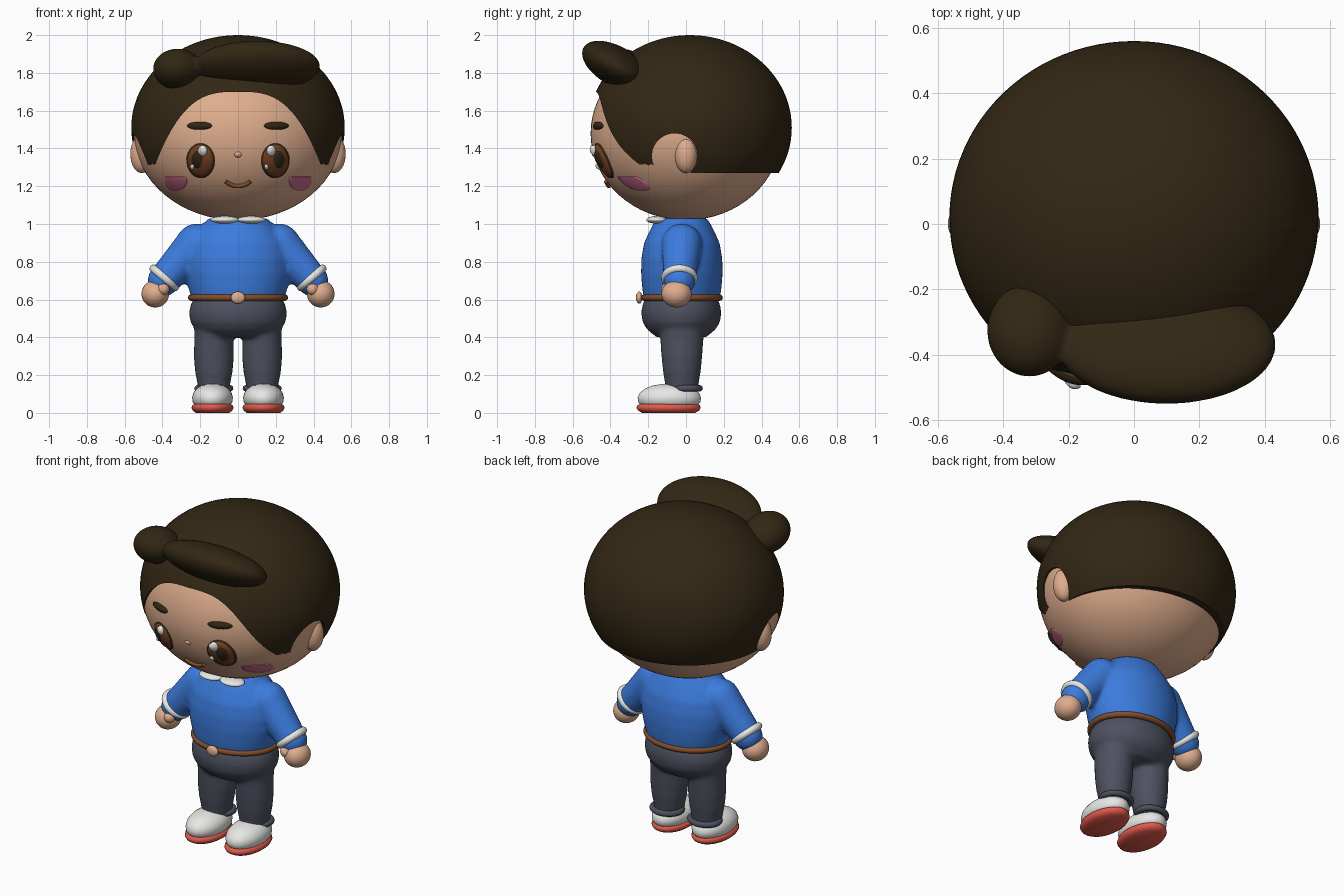
import bpy, bmesh
from math import sin, cos, pi, sqrt, radians
from mathutils import Vector, Matrix

if "Cube" in bpy.data.objects:
    bpy.data.objects.remove(bpy.data.objects["Cube"])


def material(name, *rgb):
    m = bpy.data.materials.new(name)
    m.use_nodes = True
    m.diffuse_color = (*rgb, 1)
    bsdf = m.node_tree.nodes["Principled BSDF"]
    bsdf.inputs["Base Color"].default_value = (*rgb, 1)
    bsdf.inputs["Roughness"].default_value = 0.6
    return m


HAIR = material("dark brown hair", .032, .02, .007)
SKIN = material("skin", .74, .42, .27)
BLUE = material("blue cloth", .045, .2, .73)
WHITE = material("white", .84, .84, .83)
GREY = material("slate cloth", .075, .083, .115)
RED = material("red rubber", .75, .1, .07)
BROWN = material("brown leather", .23, .075, .025)
IRIS = material("iris brown", .19, .055, .016)
PINK = material("blush pink", .62, .16, .27)


def finish(bm, name, mat, smooth=True):
    bmesh.ops.recalc_face_normals(bm, faces=bm.faces[:])
    me = bpy.data.meshes.new(name)
    bm.to_mesh(me)
    bm.free()
    ob = bpy.data.objects.new(name, me)
    bpy.context.collection.objects.link(ob)
    me.materials.append(mat)
    for p in me.polygons:
        p.use_smooth = smooth
    return ob


def select(*obs):
    bpy.ops.object.select_all(action='DESELECT')
    for o in obs:
        o.select_set(True)
    bpy.context.view_layer.objects.active = obs[0]


def ball(name, mat, loc, radii, tilt=0, seg=48):
    bm = bmesh.new()
    bmesh.ops.create_uvsphere(bm, u_segments=seg, v_segments=seg // 2, radius=1)
    bm.transform(Matrix.Translation(loc) @ Matrix.Rotation(tilt, 4, 'X')
                 @ Matrix.Diagonal((*radii, 1)))
    return finish(bm, name, mat)


def capsule(name, mat, a, b, ra, rb):
    bm = bmesh.new()
    for p, r in ((a, ra), (b, rb)):
        bmesh.ops.create_icosphere(bm, subdivisions=4, radius=r, matrix=Matrix.Translation(p))
    out = bmesh.ops.convex_hull(bm, input=bm.verts[:])
    bmesh.ops.delete(bm, geom=[v for v in out["geom_interior"] if isinstance(v, bmesh.types.BMVert)],
                     context='VERTS')
    return finish(bm, name, mat)


def lathe(name, mat, centre, rows, seg=48):
    """Stack of ellipses given as (z, x radius, y radius), capped at both ends."""
    bm = bmesh.new()
    rings = [[bm.verts.new((centre[0] + rx * cos(2 * pi * i / seg),
                            centre[1] + ry * sin(2 * pi * i / seg), z))
              for i in range(seg)] for z, rx, ry in rows]
    for lo, hi in zip(rings, rings[1:]):
        for i in range(seg):
            j = (i + 1) % seg
            bm.faces.new((lo[i], lo[j], hi[j], hi[i]))
    bm.faces.new(rings[0])
    bm.faces.new(rings[-1])
    return finish(bm, name, mat)


def ring(name, mat, loc, rx, ry, thick, rot=None):
    """Closed elliptical band of round section."""
    bm = bmesh.new()
    n, m = 48, 12
    rows = [[bm.verts.new(((rx + thick * cos(2 * pi * k / m)) * cos(2 * pi * i / n),
                           (ry + thick * cos(2 * pi * k / m)) * sin(2 * pi * i / n),
                           thick * sin(2 * pi * k / m))) for k in range(m)] for i in range(n)]
    for i in range(n):
        for k in range(m):
            a, b, l = rows[i], rows[(i + 1) % n], (k + 1) % m
            bm.faces.new((a[k], b[k], b[l], a[l]))
    bm.transform(Matrix.Translation(loc) @ (rot or Matrix.Identity(4)))
    return finish(bm, name, mat)


def blend(name, obs, voxel=.013, rounds=6):
    """Fuse overlapping volumes into one soft skin."""
    select(*obs)
    bpy.ops.object.join()
    ob = bpy.context.object
    ob.name = name
    r = ob.modifiers.new("Fuse", 'REMESH')
    r.mode, r.voxel_size, r.use_smooth_shade = 'VOXEL', voxel, True
    s = ob.modifiers.new("Soften", 'SMOOTH')
    s.factor, s.iterations = .5, rounds
    bpy.ops.object.convert(target='MESH')
    return ob


# Head
HEAD_C, HEAD_R = Vector((0, 0, 1.48)), Vector((.55, .505, .46))
ball("head", SKIN, HEAD_C, HEAD_R, seg=64)
ball("nose", SKIN, (0, -.473, 1.37), (.025, .025, .02), seg=24)


def face_y(x, z):
    return -HEAD_R.y * sqrt(max(0, 1 - (x / HEAD_R.x) ** 2 - ((z - HEAD_C.z) / HEAD_R.z) ** 2))


def decal(name, mat, x, z, rx, rz, base=.004, bulge=0, clip=1):
    """Thin domed patch that follows the front of the head."""
    bm = bmesh.new()
    seg, steps = 36, 6
    rows = []
    for k in range(1, steps + 2):
        t = min(k / steps, 1)
        lift = base + bulge * (1 - t * t) if k <= steps else -.008
        row = []
        for i in range(seg):
            px = x + rx * t * cos(2 * pi * i / seg)
            pz = z + rz * t * min(sin(2 * pi * i / seg), clip)
            row.append(bm.verts.new((px, face_y(px, pz) - lift, pz)))
        rows.append(row)
    mid = bm.verts.new((x, face_y(x, z) - base - bulge, z))
    for i in range(seg):
        j = (i + 1) % seg
        bm.faces.new((mid, rows[0][i], rows[0][j]))
        for a, b in zip(rows, rows[1:]):
            bm.faces.new((a[i], b[i], b[j], a[j]))
    return finish(bm, name, mat)


# Eyes, brows, cheeks and ears
for side, s, glint, spark in (("left", 1, -.022, -.048), ("right", -1, .01, -.045)):
    x = .198 * s
    decal(side + "_eye_rim", HAIR, x, 1.335, .075, .092, .006, .012)
    decal(side + "_iris", IRIS, x, 1.335, .067, .084, .01, .02)
    decal(side + "_pupil", HAIR, x + .015 * s, 1.34, .033, .045, .025, .01)
    decal(side + "_eye_glint", WHITE, x + glint, 1.388, .024, .028, .028, .012)
    decal(side + "_eye_spark", WHITE, x + spark, 1.302, .011, .014, .025, .008)
    decal(side + "_brow", HAIR, .203 * s, 1.52, .066, .021, .004, .014)
    decal(side + "_cheek", PINK, .33 * s, 1.227, .06, .053, .004, .003, clip=.45)
    ball(side + "_ear", SKIN, (.51 * s, 0, 1.37), (.06, .06, .1))

# Mouth
cu = bpy.data.curves.new("mouth", 'CURVE')
cu.dimensions, cu.bevel_depth, cu.bevel_resolution, cu.use_fill_caps = '3D', .011, 3, True
sp = cu.splines.new('POLY')
sp.points.add(16)
for i, p in enumerate(sp.points):
    mx = -.065 + .13 * i / 16
    mz = 1.2 + .025 * (mx / .065) ** 2
    p.co = (mx, face_y(mx, mz) - .008, mz, 1)
cu.materials.append(BROWN)
mouth = bpy.data.objects.new("mouth", cu)
bpy.context.collection.objects.link(mouth)
select(mouth)
bpy.ops.object.convert(target='MESH')

# Hair cap: trimmed below, arched open at the face, round gaps for the ears
hair = ball("hair_cap", HAIR, (0, .02, 1.51), (.565, .54, .49), seg=96)
bm = bmesh.new()
bm.from_mesh(hair.data)
bmesh.ops.bisect_plane(bm, geom=bm.verts[:] + bm.edges[:] + bm.faces[:],
                       plane_co=(0, 0, 1.27), plane_no=(0, 0, 1), clear_inner=True)
bmesh.ops.holes_fill(bm, edges=[e for e in bm.edges if e.is_boundary])
bm.to_mesh(hair.data)
bm.free()

bm = bmesh.new()
xs = [-.47 + .94 * i / 40 for i in range(41)]
outline = [(x, 1.7 - .42 * abs(x / .45) ** 3) for x in xs] + [(.47, 1), (-.47, 1)]
arch = bm.faces.new([bm.verts.new((x, -1, z)) for x, z in outline])
new = bmesh.ops.extrude_face_region(bm, geom=[arch])["geom"]
bmesh.ops.translate(bm, vec=(0, .93, 0), verts=[v for v in new if isinstance(v, bmesh.types.BMVert)])
cutters = [finish(bm, "face_cutter", HAIR, False)]
for s in (1, -1):
    bm = bmesh.new()
    bmesh.ops.create_cone(bm, cap_ends=True, segments=48, radius1=.12, radius2=.12, depth=.4,
                          matrix=Matrix.Translation((.52 * s, -.06, 1.36)) @ Matrix.Rotation(pi / 2, 4, 'Y'))
    cutters.append(finish(bm, "ear_cutter", HAIR, False))
for c in cutters:
    c.hide_render = True
    mod = hair.modifiers.new("Cut", 'BOOLEAN')
    mod.operation, mod.solver, mod.object = 'DIFFERENCE', 'EXACT', c
select(hair)
bpy.ops.object.convert(target='MESH')
for c in cutters:
    bpy.data.objects.remove(c)
select(hair)
bpy.ops.object.shade_smooth_by_angle(angle=radians(35))

# Swept fringe
blend("fringe", [ball("fringe_main", HAIR, (.1, -.37, 1.835), (.335, .2, .105), radians(-30)),
                 ball("fringe_curl", HAIR, (-.32, -.325, 1.82), (.13, .145, .105), radians(-15))], rounds=3)

# Shirt with sleeves
shirt = [lathe("torso", BLUE, (0, -.022), [
    (.6, .245, .2), (.66, .262, .21), (.74, .28, .216), (.82, .282, .214), (.9, .262, .2),
    (.97, .215, .168), (1.03, .155, .135)])]
for s in (1, -1):
    shirt.append(capsule("sleeve", BLUE, (.22 * s, -.022, .895), (.395 * s, -.035, .7), .107, .084))
blend("shirt", shirt)

# Cuffs, hands and collar
for side, s in (("left", 1), ("right", -1)):
    tilt = Vector((.65 * s, 0, -.76)).to_track_quat('Z', 'Y').to_matrix().to_4x4()
    ring(side + "_cuff", WHITE, (.39 * s, -.035, .715), .076, .076, .021, tilt)
    ball(side + "_hand", SKIN, (.438 * s, -.05, .63), (.073, .08, .072))
    ball(side + "_thumb", SKIN, (.395 * s, -.1, .655), (.032, .032, .032), seg=24)
    ball(side + "_collar", WHITE, (.07 * s, -.155, 1.022), (.075, .055, .02))

# Belt and buckle
ring("belt", BROWN, (0, -.022, .61), .248, .2, .017)
ball("buckle", SKIN, (0, -.248, .61), (.038, .017, .032), seg=32)

# Trousers
trousers = [lathe("hips", GREY, (0, -.025), [
    (.61, .232, .19), (.575, .25, .205), (.53, .26, .212), (.48, .252, .205), (.44, .225, .18), (.4, .17, .13)])]
for s in (1, -1):
    trousers.append(lathe("leg", GREY, (.128 * s, -.022), [
        (.5, .105, .125), (.4, .103, .115), (.3, .106, .108), (.22, .1, .1), (.16, .088, .09), (.11, .08, .085)]))
blend("trousers", trousers)

# Shoes
for side, s in (("left", 1), ("right", -1)):
    ring(side + "_trouser_hem", GREY, (.128 * s, 0, .13), .086, .072, .017)
    lathe(side + "_sole", RED, (.135 * s, -.092), [
        (0, .088, .14), (.012, .104, .161), (.026, .111, .17), (.04, .107, .166), (.05, .09, .145)])
    lathe(side + "_shoe", WHITE, (.135 * s, -.088), [
        (.035, .09, .145), (.055, .104, .164), (.08, .108, .168), (.105, .102, .158), (.128, .085, .13),
        (.145, .058, .088), (.153, .025, .04), (.155, .004, .006)])
